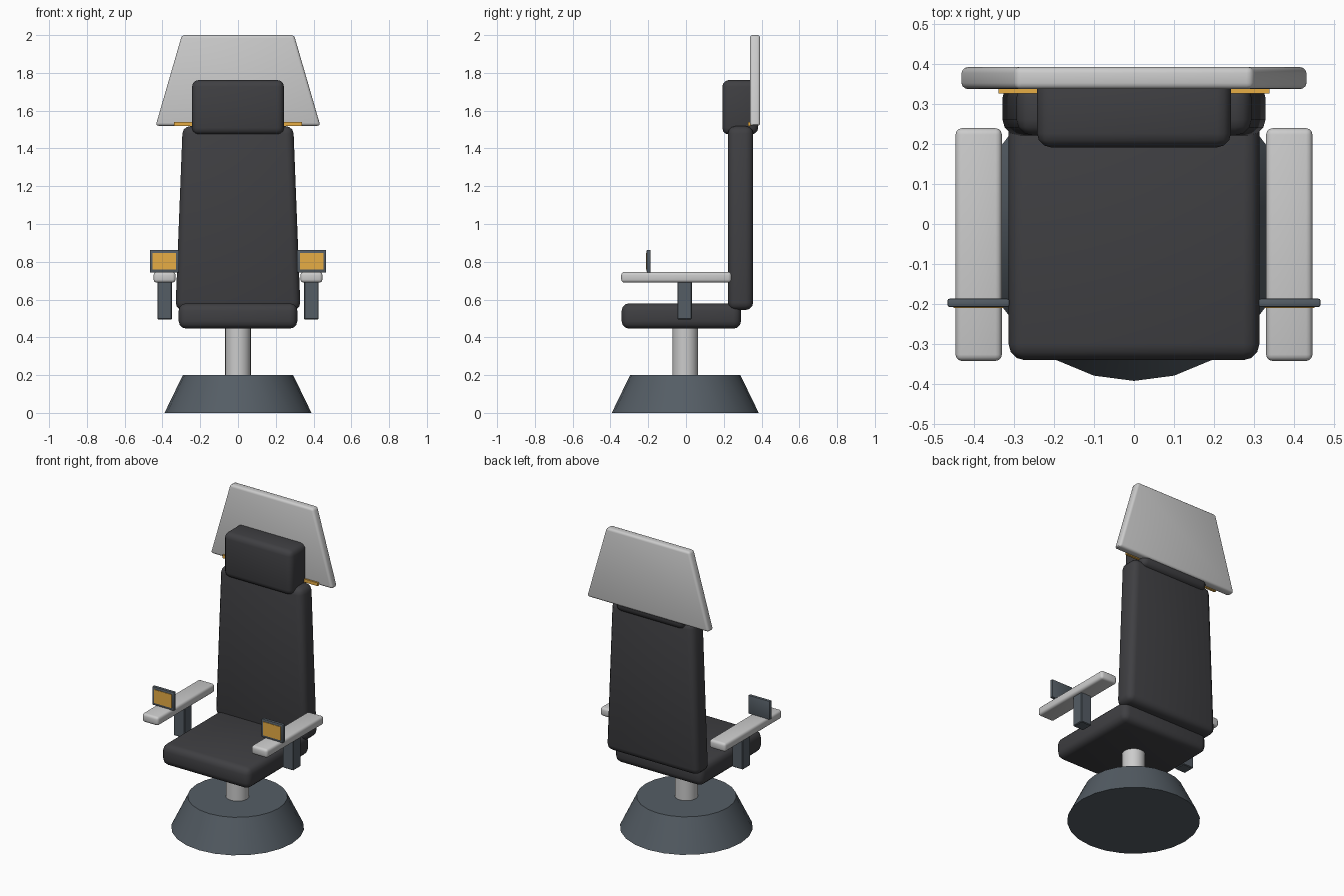
import bpy, bmesh, math

if "Cube" in bpy.data.objects:
    bpy.data.objects.remove(bpy.data.objects["Cube"])


def material(name, rgb):
    m = bpy.data.materials.new(name)
    m.diffuse_color = (*rgb, 1)
    m.use_nodes = True
    m.node_tree.nodes["Principled BSDF"].inputs["Base Color"].default_value = m.diffuse_color
    return m


CUSHION = material("cushion_dark", (0.05, 0.05, 0.055))
SLATE = material("slate_metal", (0.09, 0.11, 0.13))
SHELL = material("pale_shell", (0.6, 0.61, 0.63))
STEEL = material("steel", (0.65, 0.65, 0.65))
AMBER = material("amber_light", (0.8, 0.42, 0.06))


def block(name, x, y, z, mat, bevel=0.0, top_x=None, segments=3):
    """Box from (min, max) ranges; top_x narrows the upper edge."""
    bm = bmesh.new()
    bmesh.ops.create_cube(bm, size=1)
    for v in bm.verts:
        xr = top_x if top_x and v.co.z > 0 else x
        v.co = [r[c > 0] for r, c in zip((xr, y, z), v.co)]
    if bevel:
        bmesh.ops.bevel(bm, geom=bm.edges[:], offset=bevel, segments=segments,
                        profile=0.5, affect='EDGES')
    mesh = bpy.data.meshes.new(name)
    bm.to_mesh(mesh)
    bm.free()
    obj = bpy.data.objects.new(name, mesh)
    bpy.context.collection.objects.link(obj)
    finish(obj, mat)
    return obj


def finish(obj, mat):
    obj.data.materials.append(mat)
    bpy.ops.object.select_all(action='DESELECT')
    obj.select_set(True)
    bpy.context.view_layer.objects.active = obj
    bpy.ops.object.shade_smooth_by_angle(angle=math.radians(35))


def cone(name, r1, r2, z0, z1, mat):
    bpy.ops.mesh.primitive_cone_add(vertices=24, radius1=r1, radius2=r2, depth=z1 - z0,
                                    location=(0, -0.004, (z0 + z1) / 2))
    obj = bpy.context.object
    obj.name = name
    finish(obj, mat)


# Pedestal
cone("pedestal_base", 0.389, 0.292, 0, 0.2, SLATE)
cone("pedestal_column", 0.068, 0.068, 0.18, 0.47, STEEL)

# Cushions
block("seat", (-0.314, 0.314), (-0.341, 0.291), (0.446, 0.58), CUSHION, 0.04)
block("backrest", (-0.331, 0.331), (0.222, 0.356), (0.545, 1.518), CUSHION, 0.04,
      top_x=(-0.293, 0.293))
block("headrest", (-0.243, 0.243), (0.192, 0.382), (1.474, 1.762), CUSHION, 0.035)

# Tapered panel behind the head, with light strip
block("head_panel", (-0.436, 0.436), (0.338, 0.393), (1.52, 2.0), SHELL, 0.015,
      top_x=(-0.297, 0.297))
block("panel_light_strip", (-0.34, 0.34), (0.327, 0.342), (1.519, 1.54), AMBER)

# Armrests, supports and small screens on both sides
for side, s in (("left", -1), ("right", 1)):
    def span(a, b):
        return tuple(sorted((s * a, s * b)))
    block(f"armrest_{side}", span(0.331, 0.447), (-0.343, 0.24), (0.69, 0.746), SHELL, 0.016)
    block(f"armrest_support_{side}", span(0.35, 0.427), (-0.046, 0.031), (0.495, 0.7), SLATE, 0.004, segments=1)
    block(f"screen_frame_{side}", span(0.312, 0.467), (-0.208, -0.187), (0.743, 0.863), SLATE, 0.005, segments=2)
    block(f"screen_display_{side}", span(0.327, 0.452), (-0.211, -0.2), (0.76, 0.847), AMBER)
